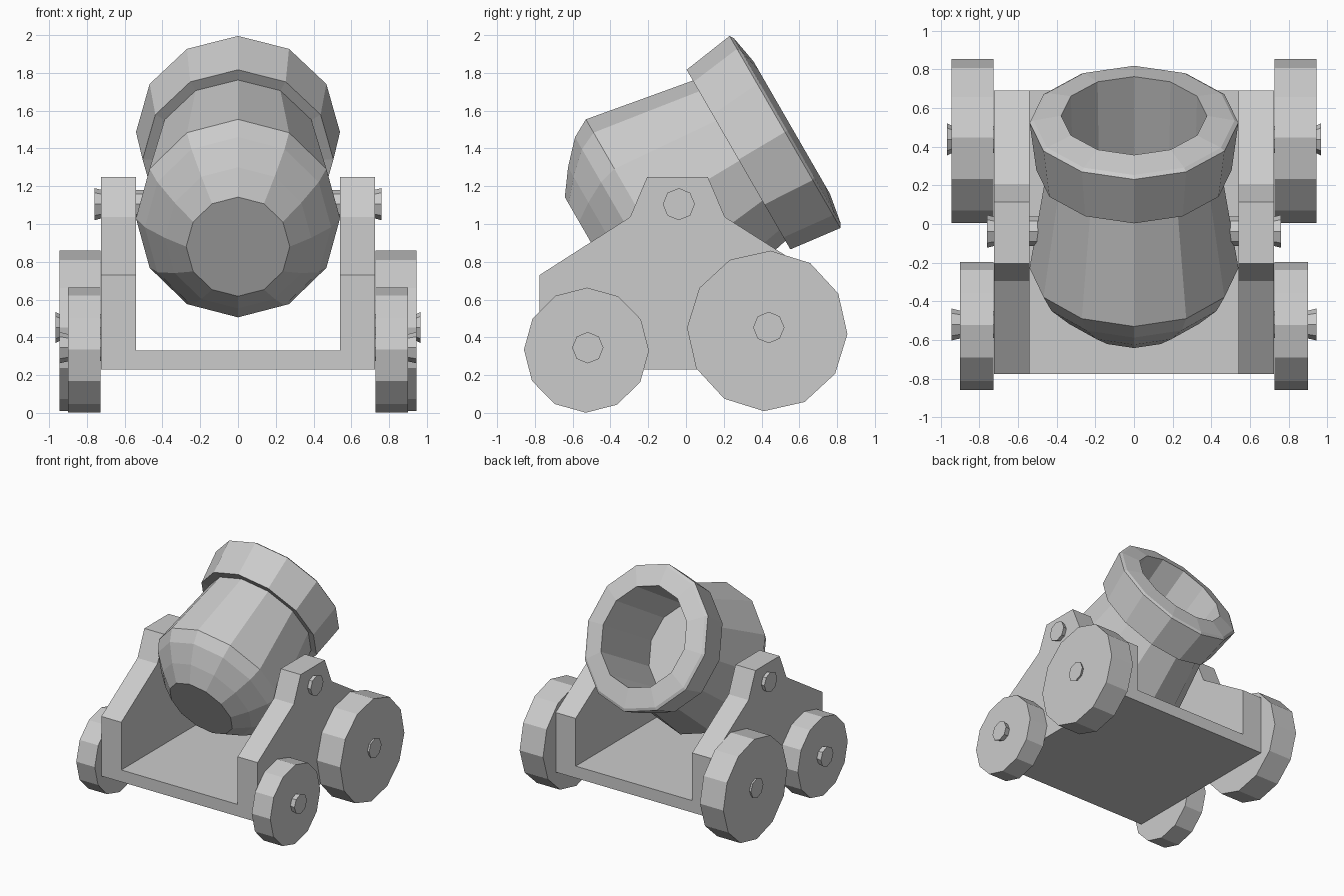
import bpy, bmesh
from math import sin, cos, pi, radians
from mathutils import Vector

if "Cube" in bpy.data.objects:
    bpy.data.objects.remove(bpy.data.objects["Cube"])


def loft(name, rings):
    """Skin a list of equal-length point rings and cap both ends."""
    bm = bmesh.new()
    vr = [[bm.verts.new(p) for p in ring] for ring in rings]
    n = len(vr[0])
    for a, b in zip(vr, vr[1:]):
        for i in range(n):
            j = (i + 1) % n
            bm.faces.new((a[i], a[j], b[j], b[i]))
    bm.faces.new(vr[0])
    bm.faces.new(vr[-1])
    bmesh.ops.recalc_face_normals(bm, faces=bm.faces)
    me = bpy.data.meshes.new(name)
    bm.to_mesh(me)
    bm.free()
    ob = bpy.data.objects.new(name, me)
    bpy.context.collection.objects.link(ob)
    return ob


def mirrored(ob):
    ob.modifiers.new("mirror_x", 'MIRROR').use_axis[0] = True
    return ob


def disc(x, y, z, r, n, turn=0.0):
    return [(x, y + r * sin(2 * pi * i / n + turn), z + r * cos(2 * pi * i / n + turn))
            for i in range(n)]


# Barrel: 12-sided rings (centre y, centre z, radius, width factor), tilted 30 degrees
TILT = radians(30)


def tilted_ring(y, z, r, w):
    up = Vector((0, -sin(TILT), cos(TILT)))
    return [Vector((r * w * sin(i * pi / 6), y, z)) + up * (r * cos(i * pi / 6))
            for i in range(12)]


barrel = [
    (-.49, .88, .303, .905),      # rear cap
    (-.409, .927, .431, .9),
    (-.312, .983, .551, .895),
    (-.2275, 1.03, .605, .893),   # widest
    (.29, 1.34, .488, .92),       # meets muzzle band
    (.278, 1.341, .549, .92),     # back of muzzle band
    (.524, 1.487, .587, .92),     # rim
    (.536, 1.494, .565, .92),
    (.56, 1.51, .405, .93),       # lip of bore
    (-.05, 1.15, .385, .93),      # bottom of bore
]
loft("mortar_barrel", [tilted_ring(*b) for b in barrel])

# Carriage side cheeks
cheek = [(-.775, .23), (-.775, .73), (-.296, 1.037), (-.205, 1.25),
         (.115, 1.25), (.206, 1.037), (.69, .73), (.69, .23)]
mirrored(loft("carriage_cheek", [[(x, y, z) for y, z in cheek] for x in (.54, .725)]))

# Carriage floor
floor = [(-.775, .23), (-.775, .33), (.69, .33), (.69, .23)]
loft("carriage_floor", [[(x, y, z) for y, z in floor] for x in (-.54, .54)])

# Trunnion pins
mirrored(loft("trunnion_pin", [disc(x, -.038, 1.105, r, 8)
                               for x, r in ((.45, .076), (.725, .076), (.76, .085))]))

# Wheels with flared hub caps: y, z, radius, outer x, turn, hub y, hub z, hub outer x
for name, y, z, r, x, turn, hy, hz, hx in (
        ("front", -.527, .332, .331, .90, .01, -.52, .345, .945),
        ("rear", .43, .434, .425, .945, .04, .438, .452, .967)):
    mirrored(loft(name + "_wheel", [disc(.728, y, z, r, 12, turn), disc(x, y, z, r, 12, turn)]))
    mirrored(loft(name + "_hub", [disc(.70, hy, hz, .07, 8), disc(x, hy, hz, .072, 8),
                                  disc(hx, hy, hz, .083, 8)]))
